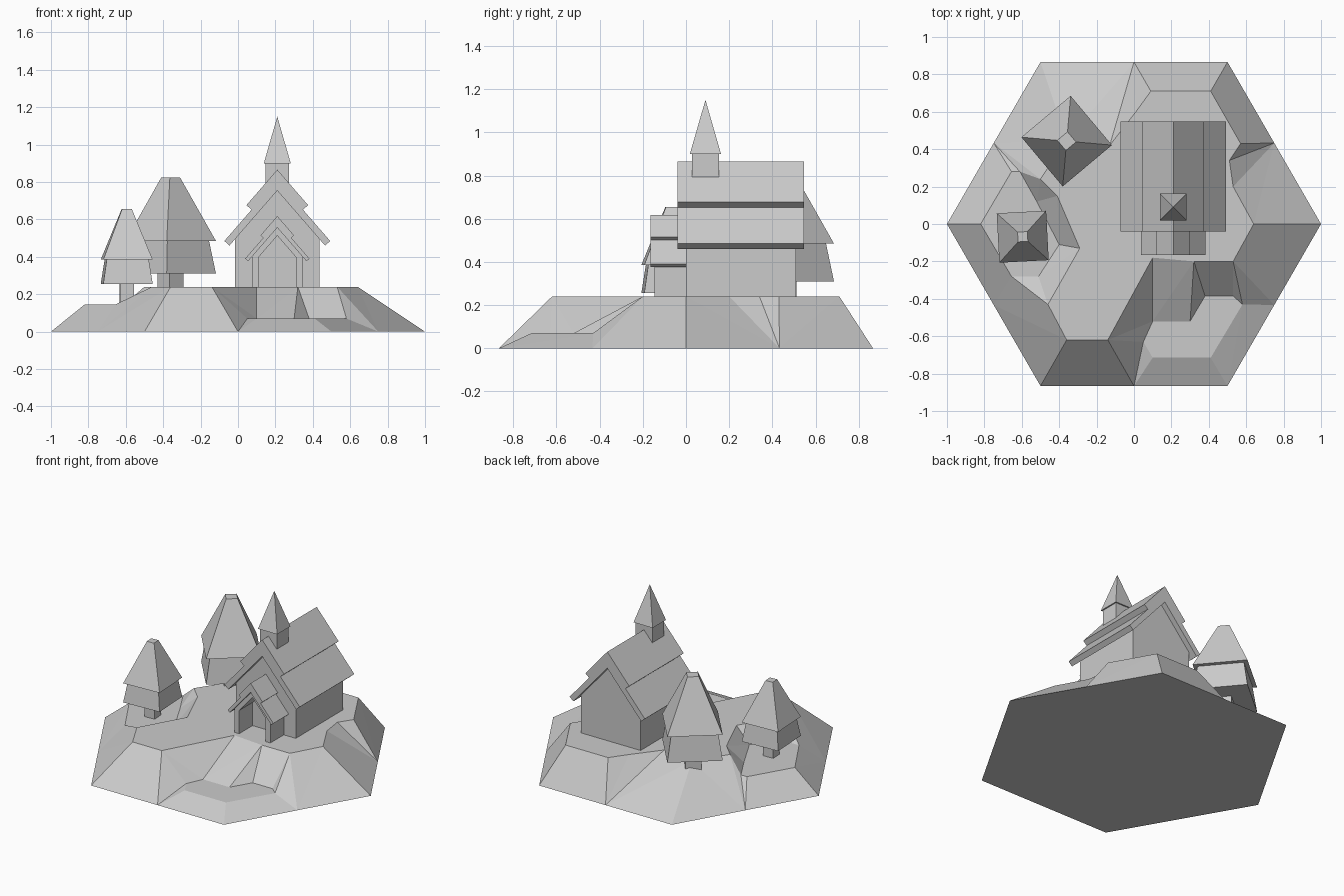
import bpy, bmesh, math
from mathutils import Vector, geometry

if "Cube" in bpy.data.objects:
    bpy.data.objects.remove(bpy.data.objects["Cube"])

CX = 0.21      # chapel centre line
SLOPE = 1.15   # pitch of all roofs


def add_object(name, verts, faces):
    mesh = bpy.data.meshes.new(name)
    mesh.from_pydata(verts, [], faces)
    bm = bmesh.new()
    bm.from_mesh(mesh)
    bmesh.ops.recalc_face_normals(bm, faces=bm.faces)
    bm.to_mesh(mesh)
    bm.free()
    obj = bpy.data.objects.new(name, mesh)
    bpy.context.collection.objects.link(obj)
    return obj


def extrude_mirrored(name, half, y0, y1):
    """Mirror a half profile (x, z) about the chapel centre line and extrude along y."""
    full = half + [(-x, z) for x, z in reversed(half) if x > 0]
    n = len(full)
    verts = [(CX + x, y, z) for y in (y0, y1) for x, z in full]
    sides = [(i, (i + 1) % n, (i + 1) % n + n, i + n) for i in range(n)]
    return add_object(name, verts, [tuple(range(n)), tuple(range(n, 2 * n))] + sides)


def roof(name, peak, width, thick, y0, y1):
    k = thick / (1 + SLOPE ** 2)
    end = peak - SLOPE * width
    half = [(0, peak), (width, end), (width - k * SLOPE, end - k), (0, peak - thick)]
    return extrude_mirrored(name, half, y0, y1)


def frustum(name, centre, z0, z1, r0, r1, angle):
    """Four-sided block or pyramid; radii are measured to the corners."""
    ring = [(math.cos(angle + i * math.pi / 2), math.sin(angle + i * math.pi / 2)) for i in range(4)]
    x, y = centre
    verts = [(x + r0 * c, y + r0 * s, z0) for c, s in ring]
    if r1 == 0:
        verts.append((x, y, z1))
        sides = [(i, (i + 1) % 4, 4) for i in range(4)]
        return add_object(name, verts, [(0, 1, 2, 3)] + sides)
    verts += [(x + r1 * c, y + r1 * s, z1) for c, s in ring]
    sides = [(i, (i + 1) % 4, (i + 1) % 4 + 4, i + 4) for i in range(4)]
    return add_object(name, verts, [(0, 1, 2, 3), (4, 5, 6, 7)] + sides)


# Terrain: height contours triangulated together
H = math.sqrt(3) / 2
M = H / 2
outline = [(1, 0), (.75, M), (.5, H), (0, H), (-.5, H), (-.75, M),
           (-1, 0), (-.75, -M), (-.5, -H), (0, -H), (.5, -H), (.75, -M)]
plateau = [(.64, 0), (.53, .2), (.51, .34), (.57, .43), (.41, .71), (.09, .71),
           (.01, .6), (-.13, .42), (-.36, .45), (-.5, .24), (-.41, .15), (-.29, -.13),
           (-.46, -.43), (-.36, -.62), (-.14, -.62), (.1, -.18), (.32, -.2), (.53, -.2)]
left_ledge = [(-.82, 0), (-.655, -.28), (-.51, -.28), (-.4, -.11), (-.52, .12), (-.61, .28), (-.655, .28)]
front_ledge = [(.05, -.63), (.1, -.715), (.41, -.715), (.58, -.43), (.53, -.385),
               (.38, -.385), (.3, -.52), (.1, -.52)]
coords, heights, edges = [], [], []
for loop, z in ((outline, 0), (plateau, .24), (left_ledge, .145), (front_ledge, .07)):
    s, n = len(coords), len(loop)
    coords += [Vector(p) for p in loop]
    heights += [z] * n
    edges += [(s + i, s + (i + 1) % n) for i in range(n)]
# crease lines between contours
every = outline + plateau + left_ledge + front_ledge
for a, b in ((outline[7], plateau[12]), (outline[5], plateau[9]), (outline[11], plateau[17]),
             (outline[3], plateau[7]), (outline[4], plateau[8]), (outline[9], plateau[14]),
             (plateau[17], front_ledge[4]), (plateau[16], front_ledge[6]), (plateau[15], front_ledge[7])):
    edges.append((every.index(a), every.index(b)))
pts, _, tris, origin, _, _ = geometry.delaunay_2d_cdt(coords, edges, [], 0, 1e-5)
verts = [(p.x, p.y, heights[o[0]] if o else .12) for p, o in zip(pts, origin)]
n = len(verts)
verts += [(x, y, 0) for x, y in outline]
base = add_object("hill", verts, [tuple(f) for f in tris] + [tuple(range(n, n + 12))])
bm = bmesh.new()
bm.from_mesh(base.data)
bmesh.ops.remove_doubles(bm, verts=bm.verts, dist=1e-4)
bmesh.ops.recalc_face_normals(bm, faces=bm.faces)
bm.to_mesh(base.data)
bm.free()

# Chapel body with two overlapping roof layers
extrude_mirrored("chapel_walls", [(0, .77), (.225, .51), (.225, .22)], 0, .51)
roof("main_roof_upper", .866, .165, .056, -.04, .547)
roof("main_roof_lower", .81, .283, .056, -.04, .547)

# Open porch
extrude_mirrored("porch_walls", [(0, .565), (.135, .41), (.135, .23), (.1, .23), (.1, .398), (0, .513)],
                 -.145, .01)
roof("porch_roof_upper", .618, .09, .03, -.165, .01)
roof("porch_roof_lower", .588, .172, .032, -.165, .01)

# Steeple
D = math.pi / 4
frustum("steeple_base", (CX, .09), .79, .905, .063 * math.sqrt(2), .063 * math.sqrt(2), D)
frustum("steeple_spire", (CX, .09), .9, 1.15, .072 * math.sqrt(2), 0, D)


# Trees: trunk and two tapered tiers
def tree(name, centre, angle, zs, r, r_mid, r_top, r_trunk):
    ground, low, mid, top = zs
    a = math.radians(angle)
    frustum(name + "_trunk", centre, ground, low + .01, r_trunk, r_trunk, a)
    frustum(name + "_lower_tier", centre, low, mid + .005, r, r_mid, a)
    frustum(name + "_upper_tier", centre, mid, top, r, r_top, a)


tree("large_tree", (-.36, .443), -5, (.17, .31, .485, .825), .243, .205, .05, .07)
tree("small_tree", (-.595, -.068), 48, (.13, .255, .385, .655), .187, .158, .037, .053)
